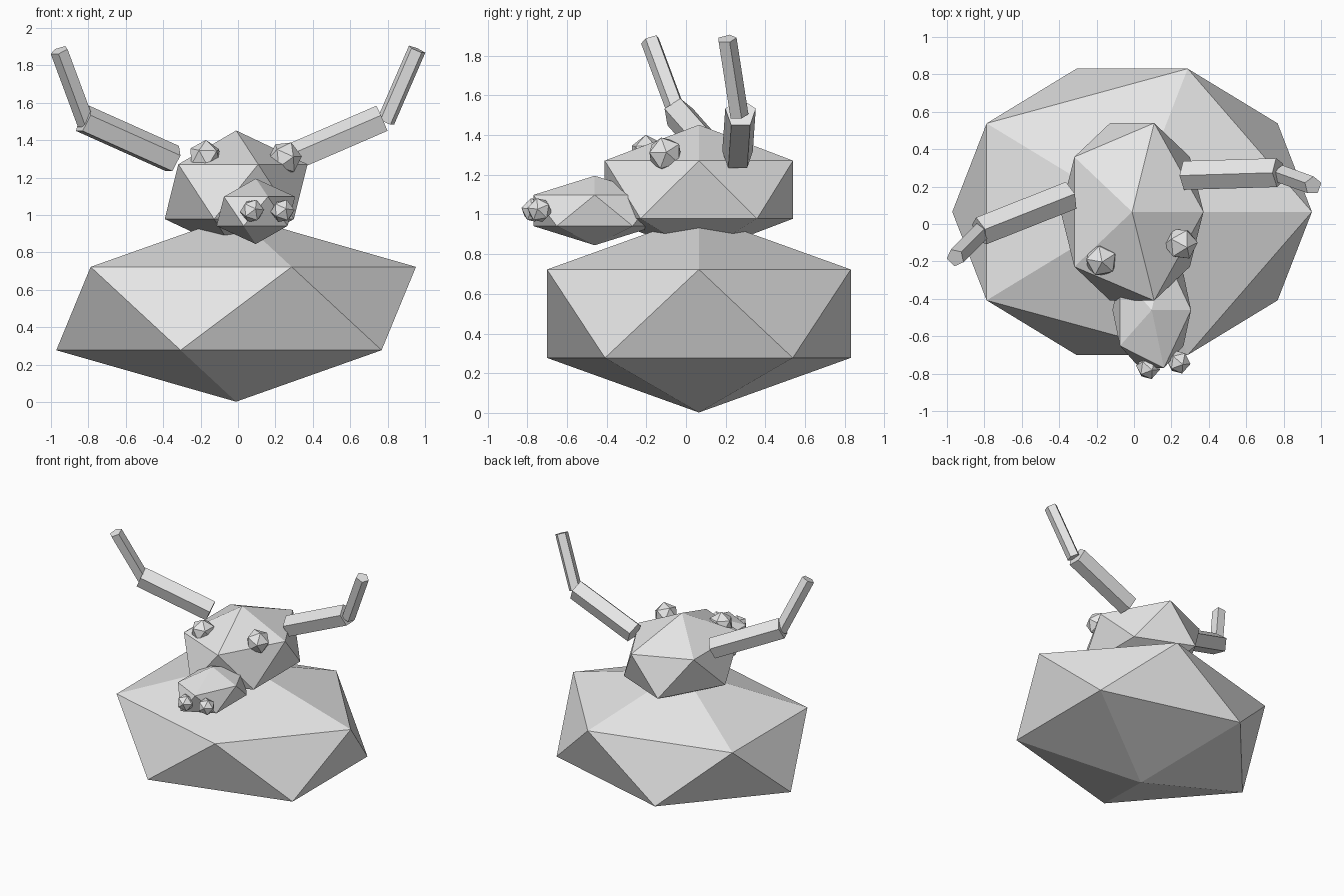
import bpy
from mathutils import Vector

cube = bpy.data.objects.get("Cube")
if cube:
    bpy.data.objects.remove(cube, do_unlink=True)

# Single plain grey for the whole animal
grey = bpy.data.materials.new("light_grey")
grey.use_nodes = True
colour = (0.8, 0.8, 0.8, 1)
grey.diffuse_color = colour
grey.node_tree.nodes["Principled BSDF"].inputs["Base Color"].default_value = colour


def finish(name):
    obj = bpy.context.object
    obj.name = name
    obj.data.materials.append(grey)
    return obj


def faceted_ball(name, centre, size, turn=(0, 0, 0)):
    """Twenty-sided ball stretched to the given radii."""
    bpy.ops.mesh.primitive_ico_sphere_add(subdivisions=1, radius=1, location=centre, rotation=turn)
    obj = finish(name)
    obj.scale = size
    return obj


def antler_piece(name, start, end, radius):
    """Five-sided rod between two points, with one ridge facing up."""
    start, end = Vector(start), Vector(end)
    axis = end - start
    bpy.ops.mesh.primitive_cylinder_add(vertices=5, radius=radius, depth=axis.length,
                                        location=(start + end) / 2)
    obj = finish(name)
    obj.rotation_euler = axis.to_track_quat('Z', 'Y').to_euler()
    return obj


# Body, head and snout
faceted_ball("body", (-0.01, 0.065, 0.5), (1.075, 0.9, 0.498))
faceted_ball("head", (-0.01, 0.065, 1.125), (0.427, 0.558, 0.327))
faceted_ball("snout", (0.095, -0.46, 1.02), (0.235, 0.364, 0.175))

# Eyes
faceted_ball("right_eye", (-0.175, -0.195, 1.31), (0.092,) * 3, (0.1, 0, 0.5))
faceted_ball("left_eye", (0.25, -0.105, 1.305), (0.092,) * 3, (0.3, 0.35, 0.2))

# Nostrils
faceted_ball("right_nostril", (0.075, -0.768, 1.022), (0.065,) * 3, (1.4, 0, 0.3))
faceted_ball("left_nostril", (0.238, -0.738, 1.022), (0.065,) * 3, (1.4, 0, 0.3))

# Antlers: thick lower piece and thin upper piece on each side
antler_piece("right_antler_base", (-0.345, 0.15, 1.295), (-0.825, -0.04, 1.51), 0.081)
antler_piece("right_antler_tip", (-0.81, -0.035, 1.49), (-0.955, -0.18, 1.88), 0.05)
antler_piece("left_antler_base", (0.275, 0.26, 1.295), (0.772, 0.275, 1.51), 0.081)
antler_piece("left_antler_tip", (0.79, 0.265, 1.5), (0.957, 0.205, 1.885), 0.05)
